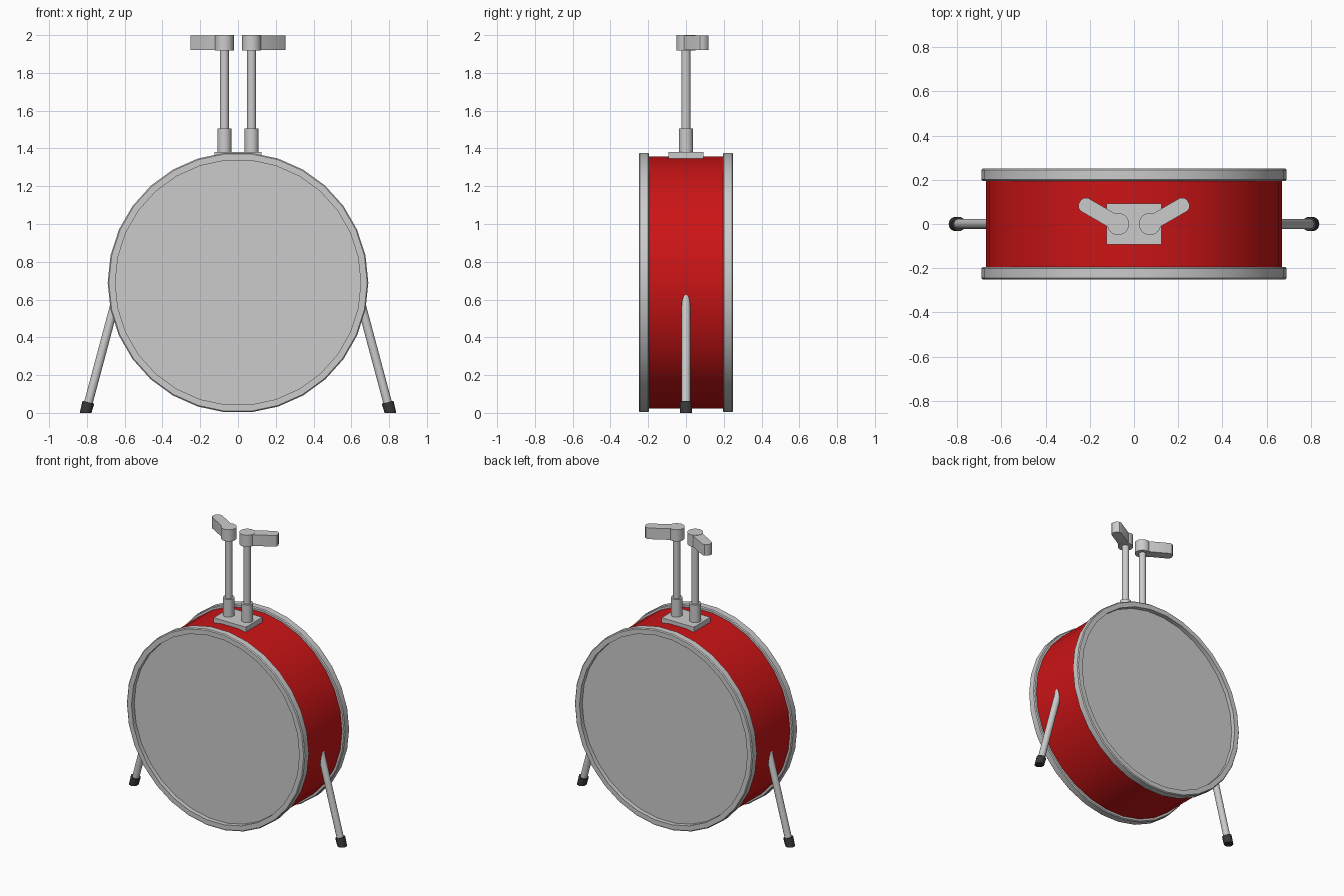
import bpy, bmesh, math
from mathutils import Vector, Matrix

if "Cube" in bpy.data.objects:
    bpy.data.objects.remove(bpy.data.objects["Cube"])

CZ = 0.69      # drum axis height
SIDES = 30


def material(name, rgb):
    m = bpy.data.materials.new(name)
    m.diffuse_color = (*rgb, 1)
    m.use_nodes = True
    m.node_tree.nodes["Principled BSDF"].inputs["Base Color"].default_value = m.diffuse_color
    return m


def finish(name, bm, mat=None, smooth=True):
    bmesh.ops.recalc_face_normals(bm, faces=bm.faces[:])
    me = bpy.data.meshes.new(name)
    bm.to_mesh(me)
    bm.free()
    ob = bpy.data.objects.new(name, me)
    bpy.context.collection.objects.link(ob)
    if mat:
        me.materials.append(mat)
    if smooth:
        bpy.ops.object.select_all(action='DESELECT')
        ob.select_set(True)
        bpy.context.view_layer.objects.active = ob
        bpy.ops.object.shade_smooth_by_angle(angle=math.radians(30))
    return ob


def lathe(name, profile, mat=None, closed=True):
    """Spin (radius, y) points round the drum axis."""
    bm = bmesh.new()
    rings = []
    for i in range(SIDES):
        a = 2 * math.pi * i / SIDES
        rings.append([bm.verts.new((r * math.cos(a), y, CZ + r * math.sin(a)))
                      for r, y in profile])
    n = len(profile)
    for i in range(SIDES):
        p, q = rings[i], rings[(i + 1) % SIDES]
        for j in range(n if closed else n - 1):
            k = (j + 1) % n
            bm.faces.new((p[j], p[k], q[k], q[j]))
    return finish(name, bm, mat)


def rod(name, a, b, r, mat=None, floor=False, segments=20):
    """Cylinder from a to b; floor flattens its lower end onto z = 0."""
    a, b = Vector(a), Vector(b)
    d = b - a
    m = Matrix.Translation((a + b) / 2) @ d.to_track_quat('Z', 'Y').to_matrix().to_4x4()
    bm = bmesh.new()
    bmesh.ops.create_cone(bm, cap_ends=True, segments=segments, radius1=r,
                          radius2=r, depth=d.length, matrix=m)
    if floor:
        mid = (a.z + b.z) / 2
        for v in bm.verts:
            if v.co.z < mid:
                v.co.z = 0
    return finish(name, bm, mat)


def prism(name, outline, z0, z1):
    bm = bmesh.new()
    face = bm.faces.new([bm.verts.new((x, y, z0)) for x, y in outline])
    ext = bmesh.ops.extrude_face_region(bm, geom=[face])
    for v in ext['geom']:
        if isinstance(v, bmesh.types.BMVert):
            v.co.z = z1
    return finish(name, bm)


red = material("red_shell", (0.6, 0.007, 0.008))
black = material("black_rubber", (0.04, 0.04, 0.04))

# Drum shell
lathe("drum_shell", [(0.67, -0.21), (0.67, 0.21)], red, closed=False)

# Hoops and heads, front and back
for side, s in (("front", -1), ("back", 1)):
    b = 0.006
    lathe(side + "_hoop", [(0.65, s * 0.195), (0.69 - b, s * 0.195), (0.69, s * (0.195 + b)),
                           (0.69, s * (0.25 - b)), (0.69 - b, s * 0.25), (0.65, s * 0.25)])
    bm = bmesh.new()
    bm.faces.new([bm.verts.new((0.655 * math.cos(2 * math.pi * i / SIDES), s * 0.22,
                                CZ + 0.655 * math.sin(2 * math.pi * i / SIDES)))
                  for i in range(SIDES)][::-s])
    head = finish(side + "_head", bm, smooth=False)
    if head.data.polygons[0].normal.y * s < 0:
        head.data.flip_normals()

# Mounting plate on top
prism("mount_plate", [(-0.125, -0.092), (0.125, -0.092), (0.125, 0.092), (-0.125, 0.092)],
      1.348, 1.382)

for side, s in (("left", -1), ("right", 1)):
    # Post with socket, hub and angled arm
    x = s * 0.072
    rod(side + "_socket", (x, 0, 1.37), (x, 0, 1.505), 0.037)
    rod(side + "_post", (x, 0, 1.45), (x, 0, 1.95), 0.024)
    rod(side + "_hub", (x, 0, 1.918), (x, 0, 2.0), 0.05, segments=24)
    c, t = math.cos(math.radians(30)), math.sin(math.radians(30))
    local = [(0, -0.034), (0.178, -0.034), (0.192, -0.026), (0.2, -0.01),
             (0.2, 0.01), (0.192, 0.026), (0.178, 0.034), (0, 0.034)]
    prism(side + "_arm", [(x + s * (u * c - v * t), u * t + v * c) for u, v in local],
          1.92, 1.998)

    # Slanted leg with rubber foot
    rod(side + "_leg", (s * 0.797, 0, 0.035), (s * 0.63, 0, 0.66), 0.023)
    rod(side + "_foot", (s * 0.807, 0, 0.0), (s * 0.792, 0, 0.056), 0.032, black, floor=True)
